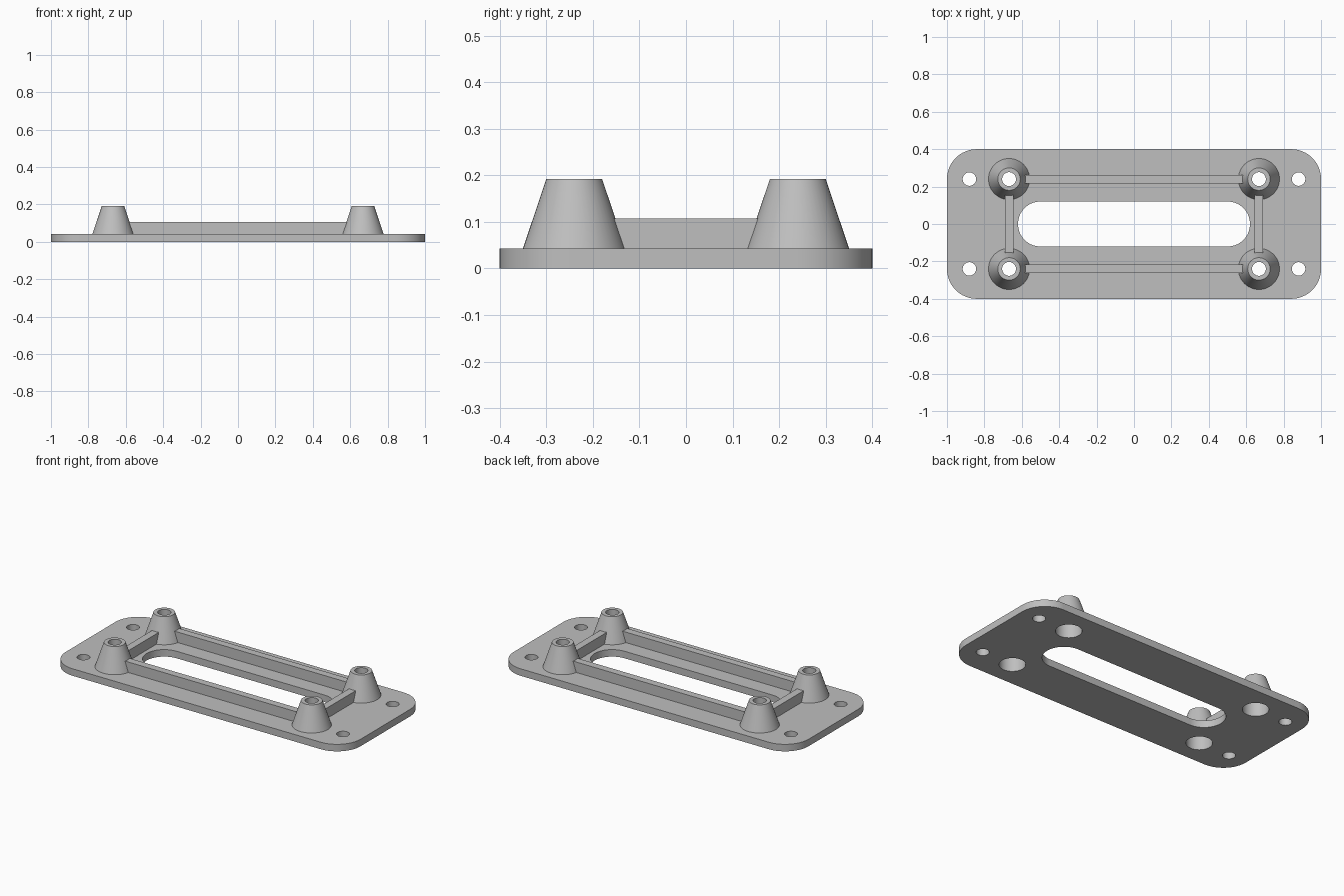
import bpy, bmesh
from math import sin, cos, pi, radians

old = bpy.data.objects.get("Cube")
if old:
    bpy.data.objects.remove(old, do_unlink=True)

PLATE_T = 0.043
BOSS_X, BOSS_Y = 0.668, 0.24
BOSS_TOP, RIB_TOP = 0.192, 0.107
BORE_R, POCKET_R, POCKET_TOP = 0.037, 0.073, 0.11

grey = bpy.data.materials.new("light grey")
grey.use_nodes = True
COLOUR = (0.52, 0.52, 0.52, 1)
grey.diffuse_color = COLOUR
grey.node_tree.nodes["Principled BSDF"].inputs["Base Color"].default_value = COLOUR


def finish(obj, smooth=True):
    obj.data.materials.clear()
    obj.data.materials.append(grey)
    bpy.ops.object.select_all(action='DESELECT')
    obj.select_set(True)
    bpy.context.view_layer.objects.active = obj
    if smooth:
        bpy.ops.object.shade_smooth_by_angle(angle=radians(30))


def add_mesh(name, bm, smooth=True):
    bmesh.ops.recalc_face_normals(bm, faces=bm.faces)
    mesh = bpy.data.meshes.new(name)
    bm.to_mesh(mesh)
    bm.free()
    obj = bpy.data.objects.new(name, mesh)
    bpy.context.collection.objects.link(obj)
    finish(obj, smooth)
    return obj


def rounded(hx, hy, r, steps=16):
    """Outline of a rounded rectangle with half sizes hx, hy."""
    pts = []
    corners = ((1, 1), (-1, 1), (-1, -1), (1, -1))
    for q, (sx, sy) in enumerate(corners):
        for i in range(steps + 1):
            a = (q + i / steps) * pi / 2
            pts.append((sx * (hx - r) + r * cos(a), sy * (hy - r) + r * sin(a)))
    return pts


def circle(cx, cy, r, n=48):
    return [(cx + r * cos(2 * pi * i / n), cy + r * sin(2 * pi * i / n)) for i in range(n)]


# Base plate: rounded outline with slot, screw holes and boss pockets
SIGNS = [(sx, sy) for sx in (-1, 1) for sy in (-1, 1)]
loops = [rounded(1, 0.4, 0.16), rounded(0.62, 0.12, 0.119)]
for sx, sy in SIGNS:
    loops.append(circle(sx * 0.88, sy * BOSS_Y, 0.036))
    loops.append(circle(sx * BOSS_X, sy * BOSS_Y, POCKET_R))

curve = bpy.data.curves.new("plate_outline", 'CURVE')
curve.dimensions = '2D'
curve.fill_mode = 'BOTH'
curve.extrude = PLATE_T / 2
for pts in loops:
    spline = curve.splines.new('POLY')
    spline.points.add(len(pts) - 1)
    for p, (x, y) in zip(spline.points, pts):
        p.co = (x, y, 0, 1)
    spline.use_cyclic_u = True
outline = bpy.data.objects.new("plate_outline", curve)
bpy.context.collection.objects.link(outline)
bpy.context.view_layer.update()
solid = outline.evaluated_get(bpy.context.evaluated_depsgraph_get()).to_mesh()
bm = bmesh.new()
bm.from_mesh(solid)
bpy.data.objects.remove(outline, do_unlink=True)
bmesh.ops.remove_doubles(bm, verts=bm.verts, dist=0.0001)
bmesh.ops.translate(bm, verts=bm.verts, vec=(0, 0, PLATE_T / 2))
add_mesh("base_plate", bm)

# Tapered bosses: hollow lathe with a wide pocket below and a narrow bore above
PROFILE = [(BORE_R, BOSS_TOP), (0.06, BOSS_TOP), (0.11, PLATE_T),
           (POCKET_R, PLATE_T), (POCKET_R, POCKET_TOP), (BORE_R, POCKET_TOP)]


def boss(name, cx, cy, n=48):
    bm = bmesh.new()
    rings = [[bm.verts.new((x, y, z)) for x, y in circle(cx, cy, r, n)] for r, z in PROFILE]
    for k, ring in enumerate(rings):
        nxt = rings[(k + 1) % len(rings)]
        for i in range(n):
            j = (i + 1) % n
            bm.faces.new((ring[i], ring[j], nxt[j], nxt[i]))
    add_mesh(name, bm)


for sx, sy in SIGNS:
    side = "left" if sx > 0 else "right"
    end = "back" if sy > 0 else "front"
    boss(f"boss_{end}_{side}", sx * BOSS_X, sy * BOSS_Y)


# Ribs joining the bosses
def rib(name, cx, cy, lx, ly):
    bm = bmesh.new()
    bmesh.ops.create_cube(bm, size=1)
    low = PLATE_T - 0.005
    bmesh.ops.scale(bm, verts=bm.verts, vec=(lx, ly, RIB_TOP - low))
    bmesh.ops.translate(bm, verts=bm.verts, vec=(cx, cy, (RIB_TOP + low) / 2))
    add_mesh(name, bm, smooth=False)


RIB_W, INSET = 0.045, 0.083
for s, end, side in ((1, "back", "left"), (-1, "front", "right")):
    rib(f"rib_{end}", 0, s * BOSS_Y, 2 * (BOSS_X - INSET), RIB_W)
    rib(f"rib_{side}", s * BOSS_X, 0, RIB_W, 2 * (BOSS_Y - INSET))
